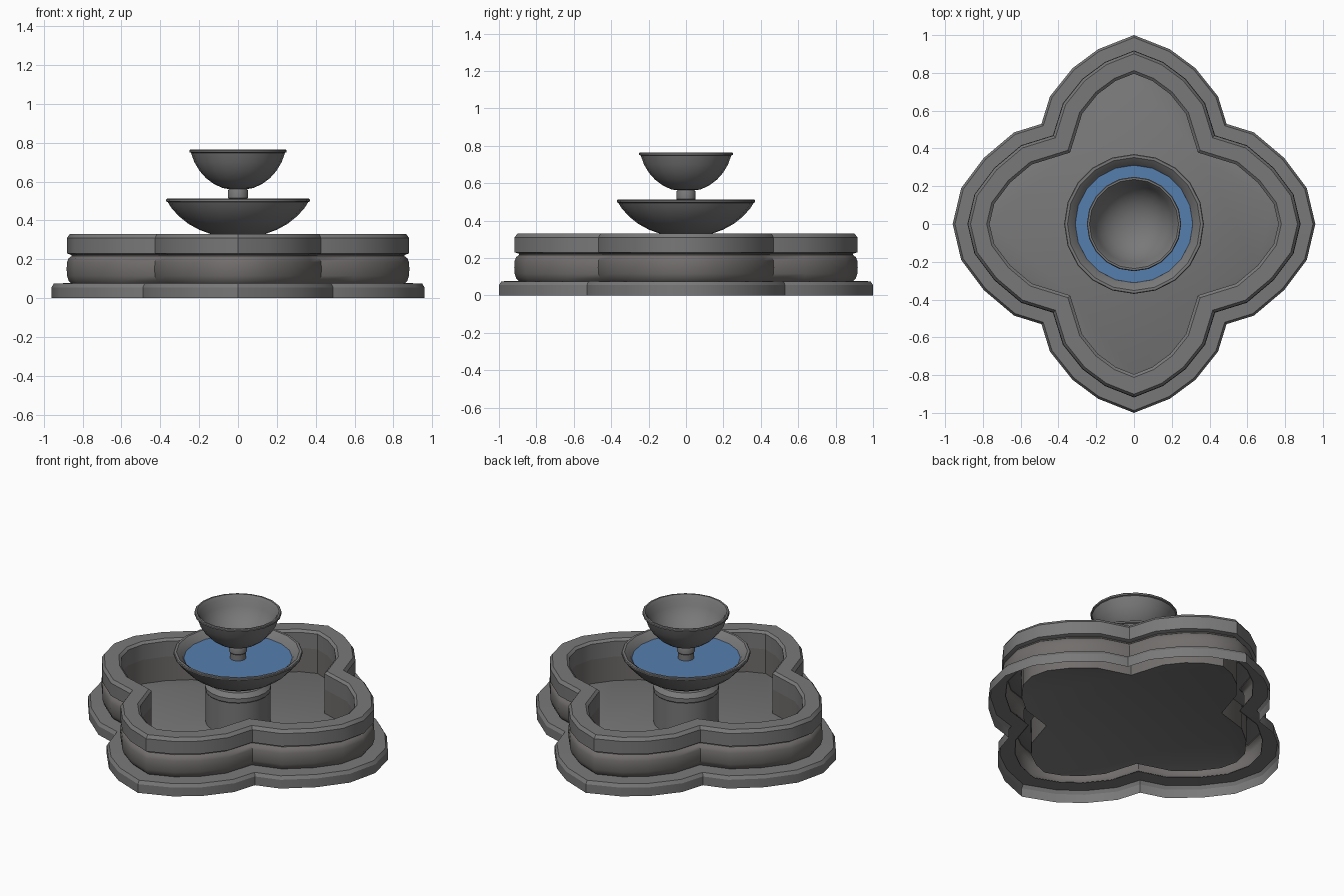
import bpy, bmesh, math
from mathutils import Vector

if "Cube" in bpy.data.objects:
    bpy.data.objects.remove(bpy.data.objects["Cube"])


def material(name, rgb):
    m = bpy.data.materials.new(name)
    m.diffuse_color = (*rgb, 1)
    m.use_nodes = True
    m.node_tree.nodes["Principled BSDF"].inputs["Base Color"].default_value = m.diffuse_color
    return m


STONE = material("grey_stone", (0.19, 0.19, 0.19))
WARM = material("warm_grey_stone", (0.165, 0.155, 0.15))
WATER = material("blue_water", (0.09, 0.21, 0.43))

# Four-lobed outline: one quarter, mirrored to the others
quarter = [(.96, 0), (.915, .19), (.795, .35), (.635, .485), (.49, .53),
           (.445, .675), (.325, .825), (.19, .925), (0, 1)]
half = quarter + [(-x, y) for x, y in quarter[-2::-1]]
outline = [Vector(p) for p in half + [(-x, -y) for x, y in half[1:-1]]]


def inset(d):
    """Outline moved inwards by d with mitred corners."""
    out = []
    n = len(outline)
    for i, p in enumerate(outline):
        a = (p - outline[i - 1]).normalized()
        b = (outline[(i + 1) % n] - p).normalized()
        na, nb = Vector((a.y, -a.x)), Vector((b.y, -b.x))
        out.append(p - (na + nb) * d / (1 + na.dot(nb)))
    return out


def circle(r, sides):
    return [Vector((r * math.sin(2 * math.pi * i / sides),
                    r * math.cos(2 * math.pi * i / sides)))
            for i in range(sides)][::-1]


def loft(name, rings, mat, cap_first=False, cap_last=False, angle=30):
    """Skin a stack of (points, z) rings, bottom outside first."""
    bm = bmesh.new()
    loops = [[bm.verts.new((p.x, p.y, z)) for p in pts] for pts, z in rings]
    for lo, hi in zip(loops, loops[1:]):
        n = len(lo)
        for i in range(n):
            j = (i + 1) % n
            bm.faces.new((lo[i], lo[j], hi[j], hi[i]))
    if cap_first:
        bm.faces.new(loops[0][::-1])
    if cap_last:
        bm.faces.new(loops[-1])
    me = bpy.data.meshes.new(name)
    bm.to_mesh(me)
    bm.free()
    me.materials.append(mat)
    ob = bpy.data.objects.new(name, me)
    bpy.context.collection.objects.link(ob)
    bpy.ops.object.select_all(action='DESELECT')
    ob.select_set(True)
    bpy.context.view_layer.objects.active = ob
    bpy.ops.object.shade_smooth_by_angle(angle=math.radians(angle))
    return ob


def lobed(name, profile, mat, **kw):
    return loft(name, [(inset(d), z) for d, z in profile], mat, **kw)


def turned(name, profile, mat, sides=20, **kw):
    return loft(name, [(circle(r, sides), z) for r, z in profile], mat, **kw)


# Basin: open-bottomed plinth, bulging wall, coping, inner wall and floor
lobed("plinth", [(0, 0), (0, .055), (.012, .075), (.1, .078)], STONE)
lobed("basin_outer_wall", [(.1, .075), (.086, .09), (.078, .115), (.076, .15),
                           (.078, .185), (.086, .205), (.1, .216), (.1, .226)],
      WARM, angle=50)
lobed("coping", [(.187, .22), (.1, .222), (.078, .23), (.078, .31), (.092, .33),
                 (.175, .33), (.19, .317), (.19, .22)], STONE)
lobed("basin_inner_wall", [(.19, .225), (.19, .068)], WARM)
lobed("basin_floor", [(.19, .068), (.195, .07)], STONE, cap_last=True)

# Pedestal carrying the lower bowl
turned("pedestal", [(.186, .07), (.186, .27), (.19, .275), (.19, .3),
                    (.165, .325)], STONE, cap_last=True)

# Lower bowl with water
turned("lower_bowl", [(.08, .318), (.14, .33), (.2, .352), (.255, .382),
                      (.305, .422), (.345, .467), (.362, .495), (.37, .498), (.37, .508),
                      (.366, .512), (.352, .512), (.322, .488), (.305, .462)],
       STONE, cap_first=True)
turned("lower_bowl_water", [(.312, .468), (.311, .472)], WATER, cap_last=True)

# Stem between bowls
turned("stem", [(.046, .46), (.046, .51), (.052, .516), (.052, .552),
                (.045, .565)], STONE, cap_last=True)

# Upper bowl, empty
outer = [(.05, .562), (.08, .567), (.125, .588), (.165, .618), (.198, .655),
         (.225, .7), (.242, .748), (.25, .751), (.25, .76), (.246, .765)]
inner = [(.236, .765), (.222, .745), (.207, .705), (.182, .665), (.148, .63),
         (.105, .603), (.055, .587), (.01, .583)]
turned("upper_bowl", outer + inner, STONE, cap_first=True, cap_last=True)
